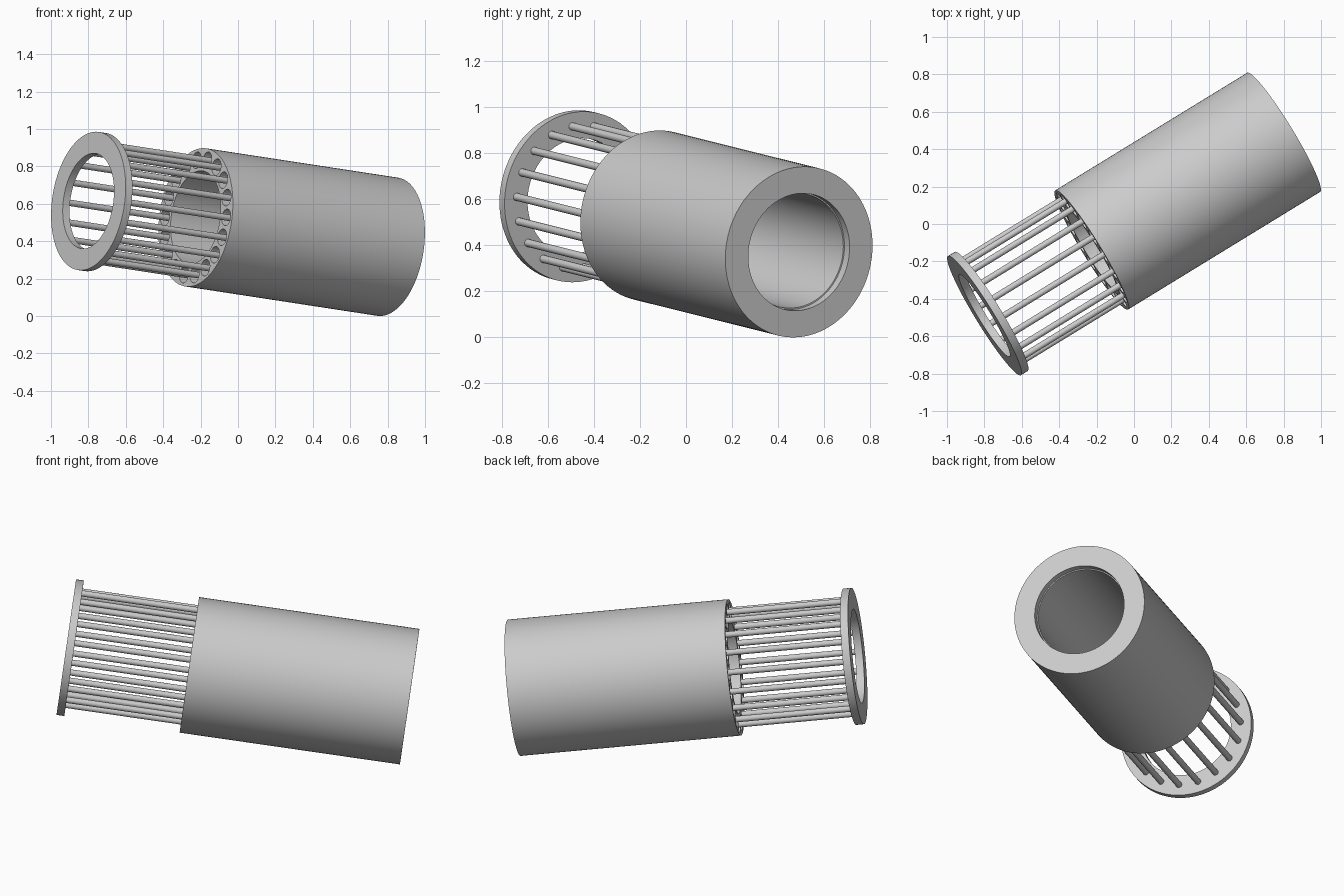
import bpy, bmesh, math
from mathutils import Vector, Matrix

if "Cube" in bpy.data.objects:
    bpy.data.objects.remove(bpy.data.objects["Cube"])

# Tilted axis of the whole assembly
A, B = Vector((-0.8, -0.49, 0.615)), Vector((0.8, 0.49, 0.3705))
L = (B - A).length
a = (B - A).normalized()
h = Vector((-a.y, a.x, 0)).normalized()
v = a.cross(h)
M = Matrix((h, v, a)).transposed().to_4x4()
M.translation = A

R, BORE, T = 0.3735, 0.257, 0.043      # outer radius, opening, plate thickness
START = 0.678                          # where the sleeve begins along the axis
COUNT, PITCH = 18, 0.313               # rods and their circle radius

grey = bpy.data.materials.new("light grey")
grey.diffuse_color = (0.6, 0.6, 0.6, 1)
grey.use_nodes = True
grey.node_tree.nodes["Principled BSDF"].inputs["Base Color"].default_value = grey.diffuse_color


def finish(name, bm, smooth=True):
    bmesh.ops.recalc_face_normals(bm, faces=bm.faces)
    me = bpy.data.meshes.new(name)
    bm.to_mesh(me)
    bm.free()
    ob = bpy.data.objects.new(name, me)
    bpy.context.collection.objects.link(ob)
    ob.matrix_world = M
    me.materials.append(grey)
    if smooth:
        shade(ob)
    return ob


def shade(ob):
    bpy.ops.object.select_all(action='DESELECT')
    ob.select_set(True)
    bpy.context.view_layer.objects.active = ob
    bpy.ops.object.shade_smooth_by_angle(angle=math.radians(30))


def ring(name, ro, ri, z0, z1, n=96):
    bm = bmesh.new()
    prof = [(ro, z0), (ro, z1), (ri, z1), (ri, z0)]
    rows = [[bm.verts.new((r * math.cos(t), r * math.sin(t), z)) for r, z in prof]
            for t in (2 * math.pi * i / n for i in range(n))]
    for i in range(n):
        p, q = rows[i], rows[(i + 1) % n]
        for j in range(4):
            k = (j + 1) % 4
            bm.faces.new((p[j], q[j], q[k], p[k]))
    return finish(name, bm)


def rods(name, r, z0, z1, n, smooth=True):
    bm = bmesh.new()
    for i in range(COUNT):
        t = 2 * math.pi * i / COUNT
        bmesh.ops.create_cone(
            bm, cap_ends=True, segments=n, radius1=r, radius2=r, depth=z1 - z0,
            matrix=Matrix.Translation((PITCH * math.cos(t), PITCH * math.sin(t), (z0 + z1) / 2)))
    return finish(name, bm, smooth)


# End plates
ring("front_flange", R, BORE, 0, T)
ring("rear_flange", R, BORE, L - T, L)

# Sleeve with a ring of lengthwise holes
sleeve = ring("sleeve", R, 0.251, START, L - T)
cutter = rods("hole_cutter", 0.045, START - 0.1, L + 0.1, 32, False)
mod = sleeve.modifiers.new("holes", 'BOOLEAN')
mod.object = cutter
mod.operation = 'DIFFERENCE'
mod.solver = 'EXACT'
bpy.context.view_layer.update()
bpy.ops.object.select_all(action='DESELECT')
sleeve.select_set(True)
bpy.context.view_layer.objects.active = sleeve
bpy.ops.object.modifier_apply(modifier=mod.name)
bpy.data.objects.remove(cutter)
shade(sleeve)

# Rods running from flange to flange through the holes
rods("cage_rods", 0.017, T * 0.9, L - T * 0.9, 24)
